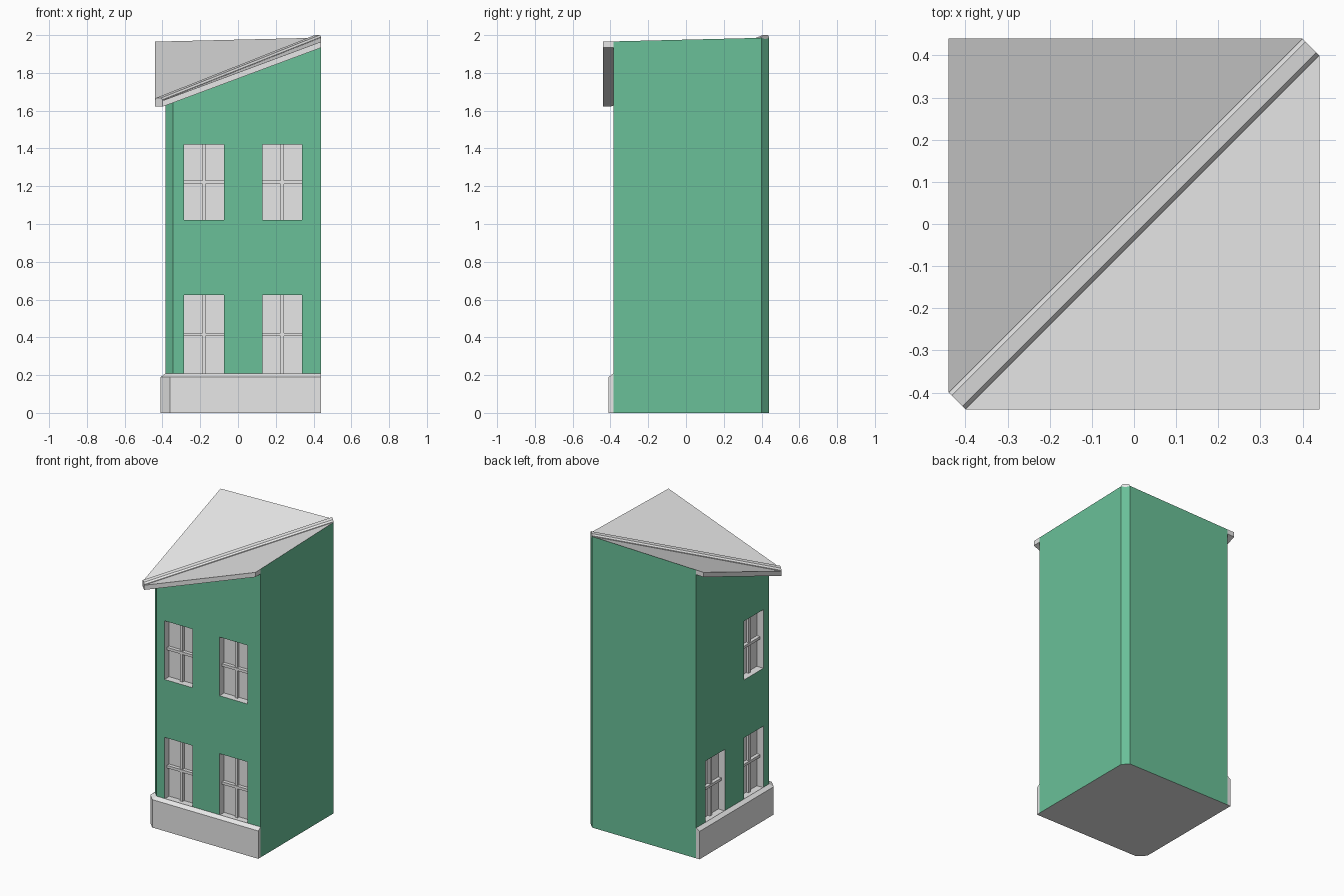
import bpy, bmesh
from mathutils import Vector

cube = bpy.data.objects.get("Cube")
if cube:
    bpy.data.objects.remove(cube, do_unlink=True)

SIDE, WALL, EAVE, PLINTH = 0.44, -0.385, -0.44, -0.41
RECESS = 0.05


def material(name, colour):
    m = bpy.data.materials.new(name)
    m.use_nodes = True
    m.diffuse_color = colour
    m.node_tree.nodes["Principled BSDF"].inputs["Base Color"].default_value = colour
    return m


green = material("green wall", (0.144, 0.527, 0.314, 1))
grey = material("light grey trim", (0.8, 0.8, 0.8, 1))


def make(name, bm, mats):
    bmesh.ops.recalc_face_normals(bm, faces=bm.faces)
    mesh = bpy.data.meshes.new(name)
    bm.to_mesh(mesh)
    bm.free()
    for m in mats:
        mesh.materials.append(m)
    ob = bpy.data.objects.new(name, mesh)
    bpy.context.collection.objects.link(ob)
    return ob


def roof(x, y):
    """Height of the two roof planes that meet in a diagonal valley."""
    return 1.638 + 0.372 * (max(x, y) + SIDE) + 0.024 * (min(x, y) + SIDE)


def box(bm, x0, x1, y0, y1, z0, z1, swap=False):
    vs = bmesh.ops.create_cube(bm, size=1)["verts"]
    for v in vs:
        p = [(a if c < 0 else b) for c, a, b in zip(v.co, (x0, y0, z0), (x1, y1, z1))]
        v.co = (p[1], p[0], p[2]) if swap else p


def loft(bm, rings, closed=True):
    """Skin a row of equal closed sections and cap both ends."""
    rows = [[bm.verts.new(p) for p in r] for r in rings]
    n = len(rows[0])
    for a, b in zip(rows, rows[1:]):
        for i in range(n):
            j = (i + 1) % n
            bm.faces.new((a[i], a[j], b[j], b[i]))
    bm.faces.new(rows[0])
    bm.faces.new(rows[-1])


def corner_trim(name, profile):
    """Sweep a profile of (offset, chamfer, height) round the street corner."""
    rings = []
    for k in range(4):
        ring = []
        for e, c, h in profile:
            x, y = [(SIDE, e), (e + c, e), (e, e + c), (e, SIDE)][k]
            ring.append((x, y, h(x, y) if callable(h) else h))
        rings.append(ring)
    bm = bmesh.new()
    loft(bm, rings)
    return make(name, bm, [grey])


# Wall block with chamfered corners, roof planes on top
right_half = [(-0.365, -0.365), (-0.345, WALL), (SIDE, WALL), (SIDE, 0.40), (0.42, 0.42)]
left_half = [(y, x) for x, y in reversed(right_half[1:-1])]
plan = right_half + left_half
bm = bmesh.new()
low = [bm.verts.new((x, y, 0)) for x, y in plan]
top = [bm.verts.new((x, y, roof(x, y))) for x, y in plan]
for i in range(len(plan)):
    j = (i + 1) % len(plan)
    bm.faces.new((low[i], low[j], top[j], top[i]))
for loop in (low, top[:5], top[4:] + top[:1]):
    bm.faces.new(loop).material_index = 1
walls = make("walls_and_roof", bm, [green, grey])

# Window openings, the same on both street fronts
windows = [(x, z, h, swap) for swap in (False, True)
           for x in (-0.18, 0.235) for z, h in ((0.205, 0.42), (1.02, 0.40))]
bm = bmesh.new()
for x, z, h, swap in windows:
    box(bm, x - 0.105, x + 0.105, WALL - 0.1, WALL + RECESS, z, z + h, swap)
for f in bm.faces:
    f.material_index = 1
cutter = make("window_cutter", bm, [green, grey])
cutter.hide_render = True
cut = walls.modifiers.new("openings", "BOOLEAN")
cut.operation = "DIFFERENCE"
cut.solver = "EXACT"
cut.object = cutter
bpy.context.view_layer.update()
result = bpy.data.meshes.new_from_object(
    walls.evaluated_get(bpy.context.evaluated_depsgraph_get()))
walls.modifiers.clear()
walls.data = result
bpy.data.objects.remove(cutter, do_unlink=True)

# Crossed glazing bars
for x, z, h, swap in windows:
    bm = bmesh.new()
    back = WALL + RECESS
    box(bm, x - 0.009, x + 0.009, back - 0.018, back, z, z + h, swap)
    box(bm, x - 0.105, x + 0.105, back - 0.024, back, z + h / 2 - 0.009, z + h / 2 + 0.009, swap)
    side = "side" if swap else "front"
    level = "upper" if z > 1 else "lower"
    make(f"{side}_{level}_window_bars", bm, [grey])

# Plinth with a sloping top edge
corner_trim("plinth", [(PLINTH, 0.05, 0), (PLINTH, 0.05, 0.19),
                       (WALL, 0.04, 0.208), (WALL, 0.04, 0)])


# Eaves overhang along both street fronts
def soffit(x, y):
    return roof(x, y) - 0.032


corner_trim("eaves", [(EAVE, 0.04, soffit), (EAVE, 0.04, roof),
                      (WALL, 0.04, roof), (WALL, 0.04, soffit)])

# Raised strip along the diagonal of the roof
across = Vector((1, -1, 0)).normalized()
rings = []
for t in (-0.42, 0.42):
    base = Vector((t, t, roof(t, t)))
    rings.append([base + across * s + Vector((0, 0, h)) for s, h in
                  ((-0.028, -0.01), (-0.028, 0.012), (-0.018, 0.022),
                   (0.018, 0.022), (0.028, 0.012), (0.028, -0.01))])
bm = bmesh.new()
loft(bm, rings)
make("diagonal_roof_strip", bm, [grey])
